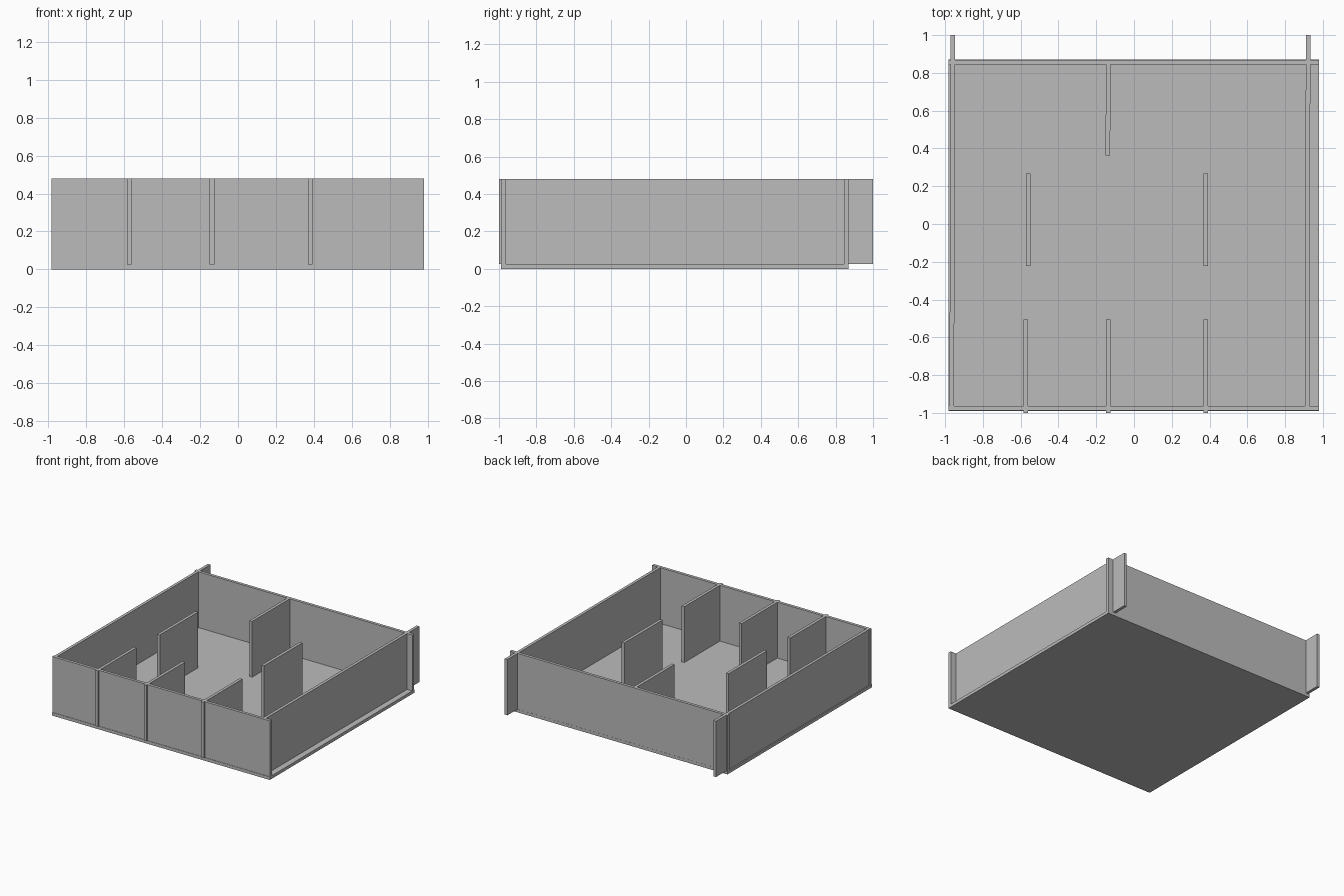
import bpy
from mathutils import Vector

cube = bpy.data.objects.get("Cube")
if cube:
    bpy.data.objects.remove(cube, do_unlink=True)

FLOOR = 0.025      # slab thickness
TOP = 0.48         # top of all walls
THICK = 0.024      # wall thickness

grey = bpy.data.materials.new("plain_grey")
grey.use_nodes = True
colour = (0.5, 0.5, 0.5, 1)
grey.diffuse_color = colour
grey.node_tree.nodes["Principled BSDF"].inputs["Base Color"].default_value = colour


def panel(name, start, end, z0=FLOOR, z1=TOP, width=THICK):
    """Upright slab whose centre line runs from start to end in plan."""
    a, b = Vector(start), Vector(end)
    side = (b - a).normalized().orthogonal() * width / 2
    plan = [a + side, b + side, b - side, a - side]
    verts = [(p.x, p.y, z) for z in (z0, z1) for p in plan]
    faces = [(0, 1, 2, 3), (7, 6, 5, 4)]
    faces += [(i, i + 4, (i + 1) % 4 + 4, (i + 1) % 4) for i in range(4)]
    mesh = bpy.data.meshes.new(name)
    mesh.from_pydata(verts, [], faces)
    mesh.materials.append(grey)
    # Face normals outwards
    import bmesh
    bm = bmesh.new()
    bm.from_mesh(mesh)
    bmesh.ops.recalc_face_normals(bm, faces=bm.faces)
    bm.to_mesh(mesh)
    bm.free()
    obj = bpy.data.objects.new(name, mesh)
    bpy.context.collection.objects.link(obj)
    return obj


LEFT, RIGHT = 0.98, -0.983

# Floor slab
panel("floor", (RIGHT, -0.06), (LEFT, -0.06), 0, FLOOR, 1.86)

# Front and back walls cover the full width of the floor
panel("front_wall", (RIGHT, -0.975), (LEFT, -0.975))
panel("back_wall", (RIGHT, 0.857), (LEFT, 0.857))

# Side walls run past the back wall and lean very slightly in plan
panel("right_wall", (-0.965, -0.985), (-0.959, 1))
panel("left_wall", (0.917, -0.985), (0.922, 1))

# Front partitions poke slightly through the front wall
for name, x in (("right", -0.574), ("middle", -0.137), ("left", 0.38)):
    panel("front_partition_" + name, (x, -1), (x + 0.001, -0.505))

# Free-standing partitions in the middle of the room
for name, x in (("right", -0.561), ("left", 0.379)):
    panel("centre_partition_" + name, (x, -0.223), (x + 0.002, 0.268))

# Partition joined to the back wall
panel("back_partition", (-0.138, 0.362), (-0.137, 0.85))
